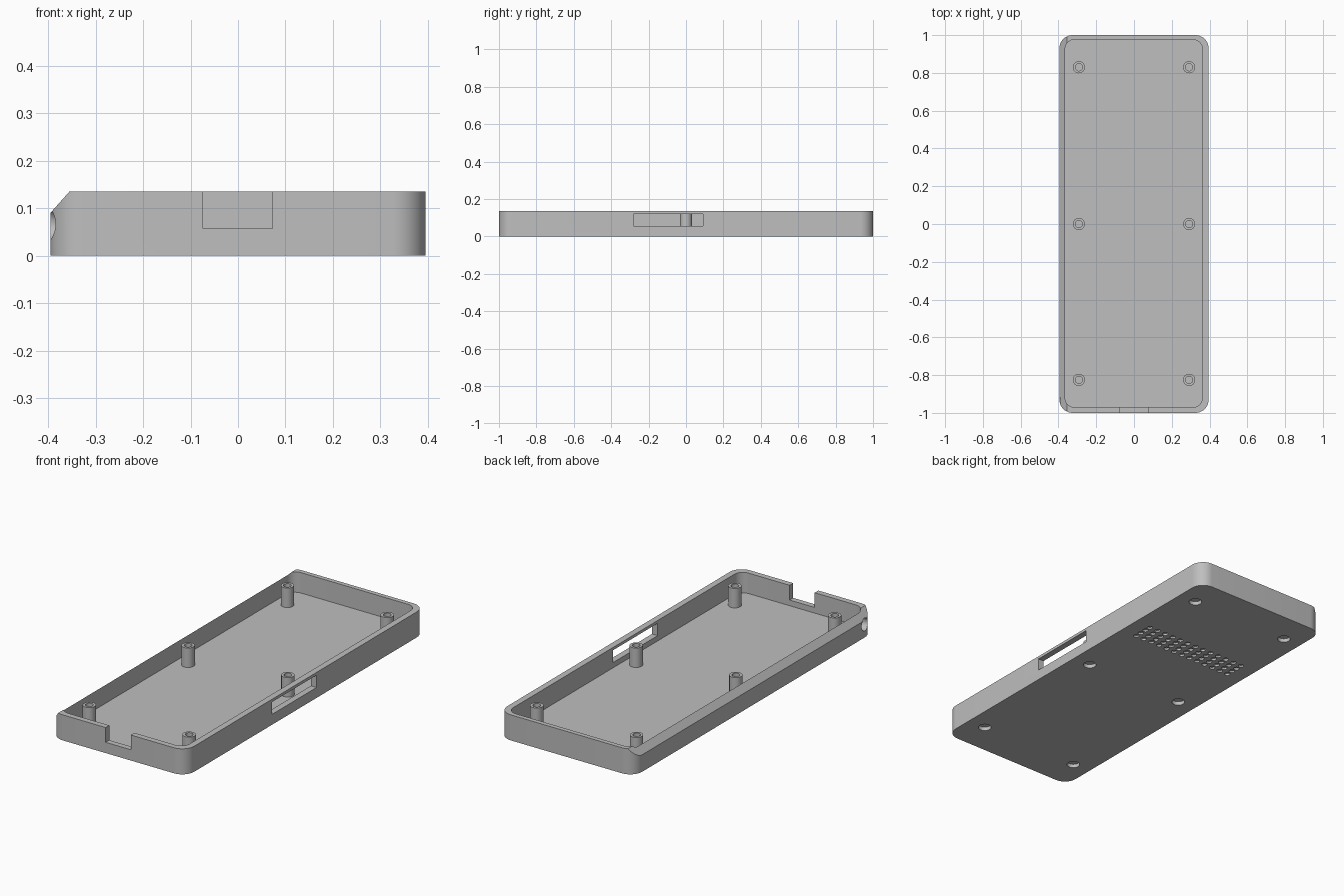
import bpy, bmesh
from math import sin, cos, pi, radians
from mathutils import Matrix

cube = bpy.data.objects.get("Cube")
if cube:
    bpy.data.objects.remove(cube, do_unlink=True)

grey = bpy.data.materials.new("plain_grey")
grey.use_nodes = True
colour = (0.52, 0.52, 0.52, 1)
grey.diffuse_color = colour
grey.node_tree.nodes["Principled BSDF"].inputs["Base Color"].default_value = colour

FLOOR, HEIGHT = 0.027, 0.135
POSTS = [(x, y) for x in (-0.292, 0.292) for y in (-0.825, 0, 0.83)]


def finish(name, bm):
    bmesh.ops.recalc_face_normals(bm, faces=bm.faces)
    mesh = bpy.data.meshes.new(name)
    bm.to_mesh(mesh)
    bm.free()
    mesh.materials.append(grey)
    obj = bpy.data.objects.new(name, mesh)
    bpy.context.collection.objects.link(obj)
    return obj


def smooth(obj):
    bpy.ops.object.select_all(action='DESELECT')
    obj.select_set(True)
    bpy.context.view_layer.objects.active = obj
    bpy.ops.object.shade_smooth_by_angle(angle=radians(30))


def prism(name, points, vector):
    """Extrude a closed outline along a vector."""
    bm = bmesh.new()
    face = bm.faces.new([bm.verts.new(p) for p in points])
    top = bmesh.ops.extrude_face_region(bm, geom=[face])["geom"]
    bmesh.ops.translate(bm, vec=vector, verts=[v for v in top if isinstance(v, bmesh.types.BMVert)])
    return finish(name, bm)


def rounded_block(name, x0, x1, y0, y1, z0, z1, r, steps=12):
    corners = [(x1 - r, y1 - r), (x0 + r, y1 - r), (x0 + r, y0 + r), (x1 - r, y0 + r)]
    points = []
    for i, (cx, cy) in enumerate(corners):
        for s in range(steps + 1):
            a = (i + s / steps) * pi / 2
            points.append((cx + r * cos(a), cy + r * sin(a), z0))
    return prism(name, points, (0, 0, z1 - z0))


def box(name, x0, x1, y0, y1, z0, z1):
    return prism(name, [(x0, y0, z0), (x1, y0, z0), (x1, y1, z0), (x0, y1, z0)], (0, 0, z1 - z0))


def cylinders(name, centres, r, depth, sides, turn=Matrix()):
    bm = bmesh.new()
    for c in centres:
        bmesh.ops.create_cone(bm, cap_ends=True, segments=sides, radius1=r, radius2=r,
                              depth=depth, matrix=Matrix.Translation(c) @ turn)
    return finish(name, bm)


def cut(target, cutter):
    cutter.hide_render = True
    mod = target.modifiers.new("cut", 'BOOLEAN')
    mod.operation, mod.solver, mod.object = 'DIFFERENCE', 'EXACT', cutter
    bpy.context.view_layer.objects.active = target
    bpy.ops.object.modifier_apply(modifier=mod.name)
    bpy.data.objects.remove(cutter, do_unlink=True)


# Open tray with rounded corners
tray = rounded_block("case_tray", -0.395, 0.395, -1, 1, 0, HEIGHT, 0.07)
cut(tray, rounded_block("cavity", -0.365, 0.362, -0.97, 0.976, FLOOR, 0.3, 0.05))

# Sloped edge along one long wall
cut(tray, prism("edge_slope", [(-0.403, -1.1, 0.081), (-0.347, -1.1, 0.144), (-0.403, -1.1, 0.144)],
                (0, 2.2, 0)))

# Front notch, side slot and round socket hole
cut(tray, box("front_notch", -0.074, 0.073, -1.1, -0.9, 0.057, 0.2))
cut(tray, box("side_slot", 0.33, 0.45, -0.28, 0.092, 0.055, 0.12))
cut(tray, cylinders("socket_hole", [(-0.39, -0.935, 0.066)], 0.032, 0.12, 32,
                    Matrix.Rotation(pi / 2, 4, 'Y')))

# Screw recesses and blind grille holes under the floor
cut(tray, cylinders("screw_recesses", [(x, y, 0) for x, y in POSTS], 0.032, 0.04, 32))
grille = [((i - 6) * 0.05, 0.375 + j * 0.036, 0) for i in range(13) for j in range(4)]
cut(tray, cylinders("grille_holes", grille, 0.014, 0.02, 16))
smooth(tray)

# Hollow screw posts
for n, (x, y) in enumerate(POSTS, 1):
    bottom, top = FLOOR - 0.003, 0.13
    bm = bmesh.new()
    bmesh.ops.create_cone(bm, cap_ends=True, segments=32, radius1=0.032, radius2=0.032,
                          depth=top - bottom, matrix=Matrix.Translation((x, y, (top + bottom) / 2)))
    cap = max(bm.faces, key=lambda f: f.calc_center_median().z)
    bmesh.ops.inset_region(bm, faces=[cap], thickness=0.013)
    hole = bmesh.ops.extrude_face_region(bm, geom=[cap])["geom"]
    if cap.is_valid:
        bmesh.ops.delete(bm, geom=[cap], context='FACES_ONLY')
    bmesh.ops.translate(bm, vec=(0, 0, -0.09), verts=[v for v in hole if isinstance(v, bmesh.types.BMVert)])
    smooth(finish(f"screw_post_{n}", bm))
